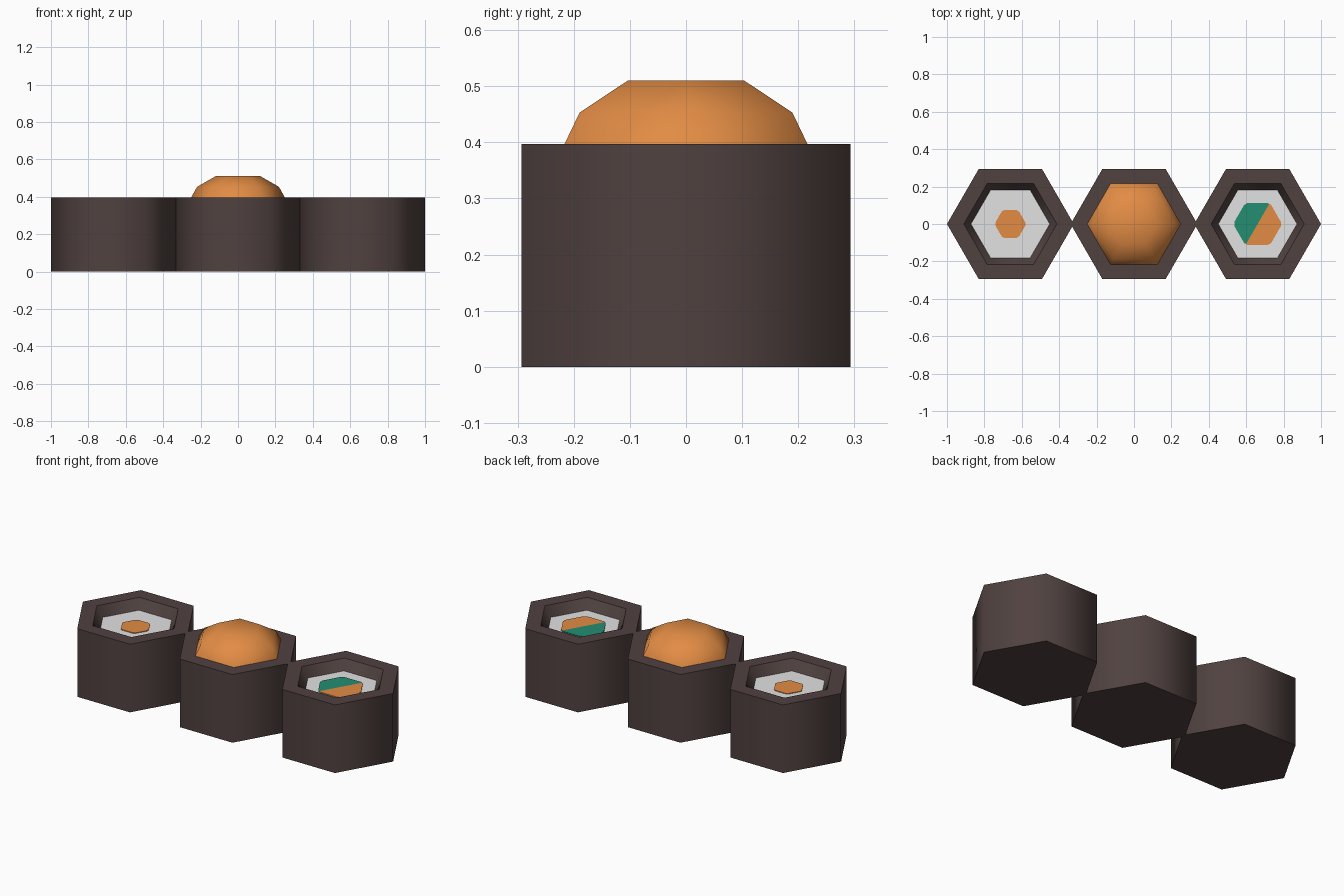
import bpy, bmesh, math

if "Cube" in bpy.data.objects:
    bpy.data.objects.remove(bpy.data.objects["Cube"])

R, H, STEP = 0.339, 0.397, 0.661      # roll radius, height, spacing
FLOOR = 0.34                          # level of the rice in the hollow


def material(name, rgb):
    m = bpy.data.materials.new(name)
    m.diffuse_color = (*rgb, 1)
    m.use_nodes = True
    m.node_tree.nodes["Principled BSDF"].inputs["Base Color"].default_value = m.diffuse_color
    return m


SEAWEED = material("dark brown", (0.080, 0.054, 0.051))
ORANGE = material("orange", (0.76, 0.262, 0.058))
WHITE = material("rice white", (0.76, 0.76, 0.76))
GREEN = material("green", (0.0176, 0.27, 0.165))


def finish(bm, name, mat, x):
    bmesh.ops.recalc_face_normals(bm, faces=bm.faces)
    me = bpy.data.meshes.new(name)
    bm.to_mesh(me)
    bm.free()
    me.materials.append(mat)
    ob = bpy.data.objects.new(name, me)
    ob.location.x = x
    bpy.context.collection.objects.link(ob)
    return ob


def hex_loft(name, mat, x, profile, sharp_caps=True):
    """Six-sided solid through (radius, z) rings, with smooth walls."""
    bm = bmesh.new()
    rings = [[bm.verts.new((r * math.cos(k * math.pi / 3), r * math.sin(k * math.pi / 3), z))
              for k in range(6)] for r, z in profile]
    for a, b in zip(rings, rings[1:]):
        for k in range(6):
            n = (k + 1) % 6
            bm.faces.new((a[k], a[n], b[n], b[k]))
    bm.faces.new(rings[0])
    bm.faces.new(rings[-1])
    bm.normal_update()
    for f in bm.faces:
        f.smooth = not sharp_caps or abs(f.normal.z) < 0.99
    if sharp_caps:
        for e in bm.edges:
            if any(not f.smooth for f in e.link_faces):
                e.smooth = False
    return finish(bm, name, mat, x)


def plate(name, mat, x, r, first=0, last=17):
    """Thin filling plate: a hexagon with clipped corners, or part of it."""
    corner = [(r * math.cos(k * math.pi / 3), r * math.sin(k * math.pi / 3)) for k in range(6)]
    pts = []
    for k in range(6):
        p, c, n = corner[k - 1], corner[k], corner[(k + 1) % 6]
        a = [c[i] + 0.1 * (p[i] - c[i]) for i in (0, 1)]
        b = [c[i] + 0.1 * (n[i] - c[i]) for i in (0, 1)]
        pts += [a, [(a[i] + b[i]) / 2 for i in (0, 1)], b]
    bm = bmesh.new()
    face = bm.faces.new([bm.verts.new((*pts[i % 18], FLOOR)) for i in range(first, last + 1)])
    ext = bmesh.ops.extrude_face_region(bm, geom=[face])
    for v in ext["geom"]:
        if isinstance(v, bmesh.types.BMVert):
            v.co.z += 0.004
    return finish(bm, name, mat, x)


# Seaweed wrappers with a tapered hollow on top
for side, x in (("left", -STEP), ("middle", 0), ("right", STEP)):
    hex_loft(side + "_wrapper", SEAWEED, x,
             [(R, 0), (R, H), (0.249, H), (0.21, FLOOR - 0.004)])

# Rice beds in the outer rolls
for side, x in (("left", -STEP), ("right", STEP)):
    hex_loft(side + "_rice", WHITE, x, [(0.2105, FLOOR - 0.003), (0.2105, FLOOR)])

# Fillings
plate("left_filling", ORANGE, -STEP, 0.085)
plate("right_green_filling", GREEN, STEP, 0.131, 4, 13)
plate("right_orange_filling", ORANGE, STEP, 0.131, 13, 22)

# Rounded topping on the middle roll
hex_loft("topping", ORANGE, 0,
         [(0.252, H - 0.006), (0.25, H), (0.219, 0.453), (0.12, 0.51)], sharp_caps=False)
